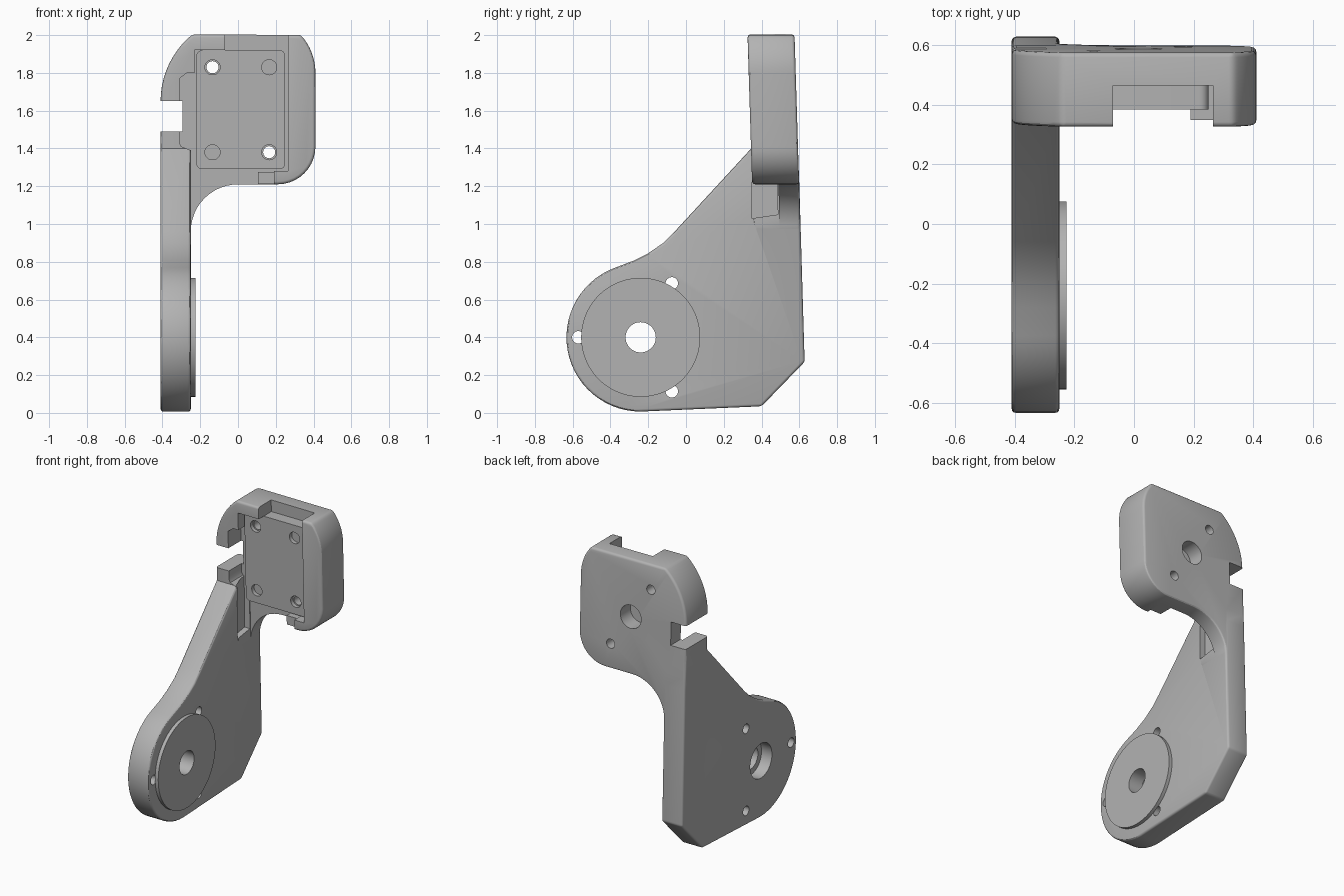
import bpy, bmesh, math

if "Cube" in bpy.data.objects:
    bpy.data.objects.remove(bpy.data.objects["Cube"], do_unlink=True)

LEAN = 0.031          # backward lean of the head
X0, X1 = -0.41, 0.41  # overall width
INNER = -0.25         # inner face of the side plate

grey = bpy.data.materials.new("plain grey")
grey.use_nodes = True
COLOUR = (0.45, 0.45, 0.45, 1)
grey.diffuse_color = COLOUR
for node in grey.node_tree.nodes:
    if node.type == 'BSDF_PRINCIPLED':
        node.inputs["Base Color"].default_value = COLOUR


def arc(cx, cy, r, a0, a1, n=10):
    steps = [math.radians(a0 + (a1 - a0) * i / n) for i in range(n + 1)]
    return [(cx + r * math.cos(a), cy + r * math.sin(a)) for a in steps]


def circle(cx, cy, r, n=48):
    return arc(cx, cy, r, 0, 360, n)[:-1]


def box(u0, v0, u1, v1):
    return [(u0, v0), (u1, v0), (u1, v1), (u0, v1)]


def prism(name, pts, axis, lo, hi, lean=0.0):
    """Extrude a (y,z) profile along x or an (x,z) profile along y."""
    bm = bmesh.new()
    rings = []
    for d in (lo, hi):
        ring = []
        for u, z in pts:
            co = (d, u, z) if axis == 'x' else (u, d + lean * (1.6 - z), z)
            ring.append(bm.verts.new(co))
        rings.append(ring)
    a, b = rings
    bm.faces.new(a)
    bm.faces.new(b[::-1])
    for i in range(len(a)):
        j = (i + 1) % len(a)
        bm.faces.new((a[i], b[i], b[j], a[j]))
    bmesh.ops.recalc_face_normals(bm, faces=bm.faces[:])
    me = bpy.data.meshes.new(name)
    bm.to_mesh(me)
    bm.free()
    me.materials.append(grey)
    ob = bpy.data.objects.new(name, me)
    bpy.context.collection.objects.link(ob)
    return ob


def apply(ob, mod):
    bpy.context.view_layer.objects.active = ob
    bpy.ops.object.modifier_apply(modifier=mod.name)


def bevel(ob, width, segments=3):
    m = ob.modifiers.new("round", 'BEVEL')
    m.width, m.segments, m.limit_method = width, segments, 'ANGLE'
    m.angle_limit = math.radians(35)
    apply(ob, m)


def combine(ob, other, operation='DIFFERENCE'):
    m = ob.modifiers.new("combine", 'BOOLEAN')
    m.operation, m.object, m.solver = operation, other, 'EXACT'
    apply(ob, m)
    bpy.data.objects.remove(other, do_unlink=True)


# Head shell with rounded corners and a fillet running into the side plate
head_outline = (
    arc(0.045, 1.65, 0.455, 180, 129, 10)
    + arc(0.11, 1.8, 0.3, 42, 0, 8)
    + arc(0.21, 1.41, 0.2, 0, -90, 10)
    + arc(0, 0.96, 0.25, 90, 180, 12)
    + [(-0.33, 1.0), (X0, 1.2)])
body = prism("bracket_body", head_outline, 'y', 0.338, 0.587, LEAN)
bevel(body, 0.016)

# Side plate with a round lower boss
plate_outline = (
    arc(-0.24, 0.4, 0.393, 270, 110, 28)
    + [(-0.28, 0.805), (-0.2, 0.845), (-0.12, 0.9), (-0.06, 0.96)]
    + [(0.35, 1.405), (0.37, 1.45), (0.59, 1.45), (0.6, 1.21),
       (0.628, 0.27), (0.4, 0.035)])
plate = prism("side_plate", plate_outline, 'x', X0, INNER)
bevel(plate, 0.014)
combine(body, plate, 'UNION')

# Cavity, open at the top and bottom of the head
cavity = [(-0.07, 2.1), (0.265, 2.1), (0.265, 1.28), (0.19, 1.28),
          (0.19, 0.9), (-0.249, 0.9), (-0.249, 1.39), (-0.3, 1.41),
          (-0.31, 1.43), (-0.31, 1.77), (-0.27, 1.8), (-0.23, 1.8),
          (-0.23, 1.92), (-0.07, 1.92)]
combine(body, prism("cut", cavity, 'y', 0.2, 0.477, LEAN))

# Side notch and cable groove
combine(body, prism("cut", box(-0.6, 1.49, -0.295, 1.65), 'y', 0.1, 0.8))
groove = [(0.35, 1.03), (0.486, 1.05), (0.482, 1.41), (0.35, 1.395)]
combine(body, prism("cut", groove, 'x', -0.29, -0.2))

# Bearing bore, counterbore and three screw holes in the plate
HUB = (-0.24, 0.4)
combine(body, prism("cut", circle(*HUB, 0.08), 'x', -0.6, 0))
combine(body, prism("cut", circle(*HUB, 0.12), 'x', -0.6, -0.33))
for angle in (60, 180, 300):
    a = math.radians(angle)
    y, z = HUB[0] + 0.33 * math.cos(a), HUB[1] + 0.33 * math.sin(a)
    combine(body, prism("cut", circle(y, z, 0.033, 24), 'x', -0.6, 0))

# Holes in the back of the head
THROUGH = [(-0.135, 1.83), (0.165, 1.38)]
BLIND = [(0.165, 1.83), (-0.135, 1.38)]
combine(body, prism("cut", circle(0.015, 1.605, 0.08), 'y', 0.4, 0.8, LEAN))
for x, z in THROUGH:
    combine(body, prism("cut", circle(x, z, 0.032, 24), 'y', 0.4, 0.8, LEAN))

# Mounting pad in the cavity
pad_outline = (arc(0.22, 1.89, 0.03, 90, 0, 5) + arc(0.22, 1.32, 0.03, 0, -90, 5)
               + arc(-0.19, 1.32, 0.03, 270, 180, 5)
               + arc(-0.19, 1.89, 0.03, 180, 90, 5))
pad = prism("mounting_pad", pad_outline, 'y', 0.393, 0.477, LEAN)
for x, z in THROUGH:
    combine(pad, prism("cut", circle(x, z, 0.032, 24), 'y', 0.2, 0.8, LEAN))
    combine(pad, prism("cut", circle(x, z, 0.04, 24), 'y', 0.2, 0.42, LEAN))
for x, z in BLIND:
    combine(pad, prism("cut", circle(x, z, 0.04, 24), 'y', 0.2, 0.42, LEAN))

# Low step beside the lower right corner
step = prism("lower_step", box(0.105, 1.212, 0.195, 1.275), 'y', 0.375, 0.48, LEAN)

# Raised disc around the bore
disc = prism("bearing_disc", circle(*HUB, 0.315, 96), 'x', INNER, -0.226)
combine(disc, prism("cut", circle(*HUB, 0.08), 'x', -0.6, 0))

# Smooth shading with sharp edges kept
for ob in (body, pad, step, disc):
    bpy.ops.object.select_all(action='DESELECT')
    ob.select_set(True)
    bpy.context.view_layer.objects.active = ob
    bpy.ops.object.shade_smooth_by_angle(angle=math.radians(30))
